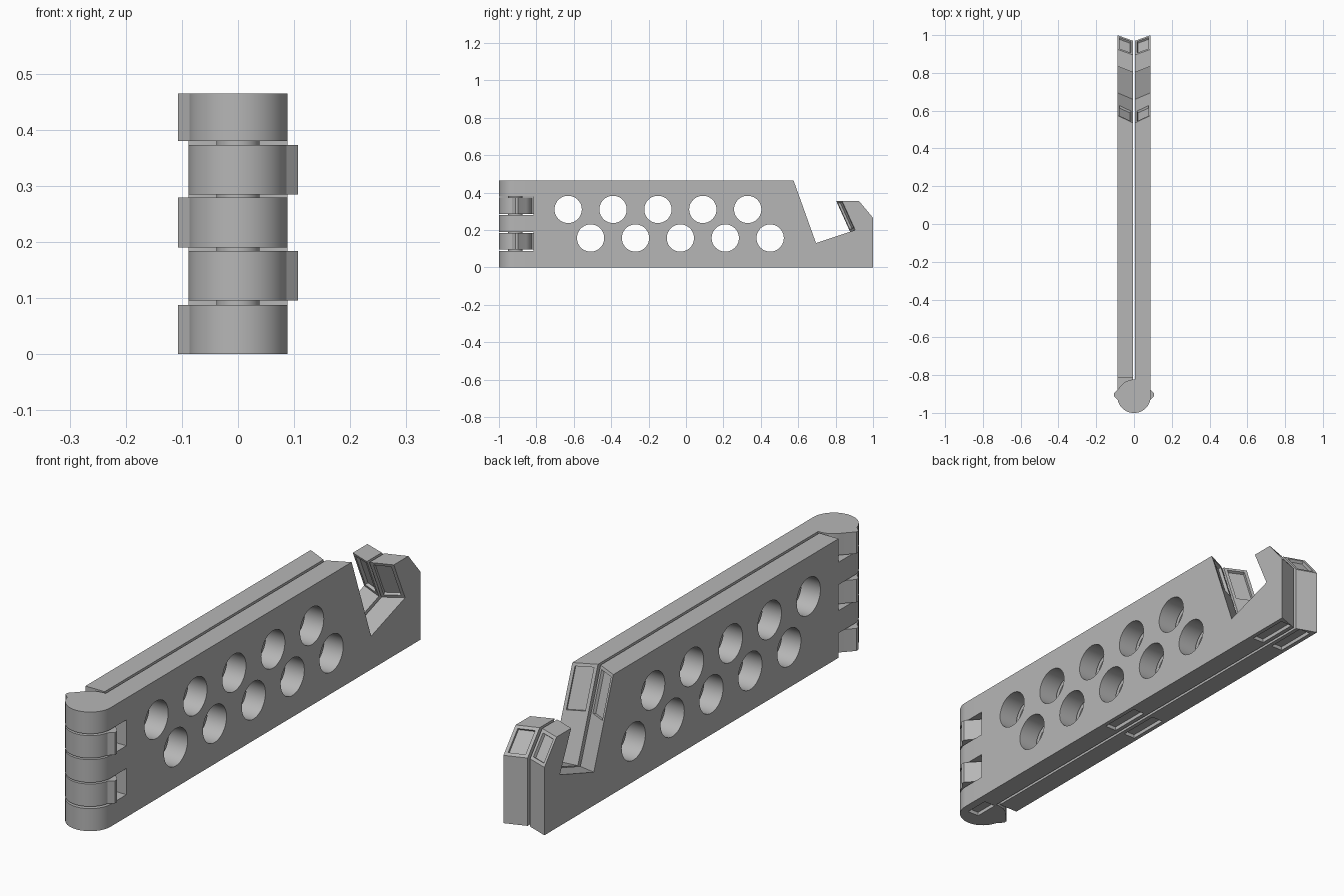
import bpy, bmesh, math
from mathutils import Matrix, Vector

if "Cube" in bpy.data.objects:
    bpy.data.objects.remove(bpy.data.objects["Cube"], do_unlink=True)

grey = bpy.data.materials.new("plain grey")
grey.use_nodes = True
colour = (0.47, 0.47, 0.47, 1)
grey.diffuse_color = colour
grey.node_tree.nodes["Principled BSDF"].inputs["Base Color"].default_value = colour

RADIUS, HINGE_Y, HEIGHT = 0.0885, -0.912, 0.465
GAP, PLATE_START = 0.0055, -0.815


def finish(name, bm):
    bmesh.ops.recalc_face_normals(bm, faces=bm.faces)
    mesh = bpy.data.meshes.new(name)
    bm.to_mesh(mesh)
    bm.free()
    mesh.materials.append(grey)
    ob = bpy.data.objects.new(name, mesh)
    bpy.context.scene.collection.objects.link(ob)
    return ob


def smooth(ob):
    bpy.ops.object.select_all(action='DESELECT')
    ob.select_set(True)
    bpy.context.view_layer.objects.active = ob
    bpy.ops.object.shade_smooth_by_angle(angle=math.radians(30))


def loft(bm, ring_a, ring_b):
    """Solid between two matching rings; returns the side faces."""
    a = [bm.verts.new(p) for p in ring_a]
    b = [bm.verts.new(p) for p in ring_b]
    bm.faces.new(a)
    bm.faces.new(b[::-1])
    n = len(a)
    return [bm.faces.new((a[i], b[i], b[(i + 1) % n], a[(i + 1) % n])) for i in range(n)]


def cylinder(bm, centre, radius, depth, turn=Matrix()):
    bmesh.ops.create_cone(bm, cap_ends=True, segments=40, radius1=radius, radius2=radius,
                          depth=depth, matrix=Matrix.Translation(centre) @ turn)


def box(bm, centre, size):
    bmesh.ops.create_cube(bm, size=1, matrix=Matrix.Translation(centre) @ Matrix.Diagonal((*size, 1)))


def cutters(side):
    """Round holes and the shallow pockets underneath."""
    bm = bmesh.new()
    turn = Matrix.Rotation(math.pi / 2, 4, 'Y')
    for first, z in ((-0.63, 0.31), (-0.51, 0.157)):
        for i in range(5):
            cylinder(bm, (side * 0.05, first + 0.24 * i, z), 0.073, 0.3, turn)
    for y in (0, 0.89):
        box(bm, (side * 0.047, y, 0), (0.05, 0.17, 0.03))
    return finish("cutter", bm)


def plate(name, side):
    # Outer and inner profiles differ at the notch, giving its slanted jaws
    outer = [(PLATE_START, 0), (1, 0), (1, 0.265), (0.925, 0.355), (0.835, 0.355),
             (0.905, 0.2), (0.695, 0.13), (0.637, 0.292), (0.575, HEIGHT), (PLATE_START, HEIGHT)]
    inner = [(PLATE_START, 0), (0.97, 0), (0.97, 0.265), (0.895, 0.355), (0.803, 0.355),
             (0.877, 0.191), (0.66, 0.117), (0.597, 0.292), (0.535, HEIGHT), (PLATE_START, HEIGHT)]
    bm = bmesh.new()
    sides = loft(bm, [(side * RADIUS, y, z) for y, z in outer],
                 [(side * GAP, y, z) for y, z in inner])
    bmesh.ops.recalc_face_normals(bm, faces=bm.faces)
    # Recessed panels on the hook slope, hook jaw and upper notch wall
    bmesh.ops.inset_individual(bm, faces=[sides[i] for i in (2, 4, 7)],
                               thickness=0.012, use_even_offset=True)
    bm.normal_update()
    bmesh.ops.inset_individual(bm, faces=[sides[i] for i in (2, 4, 7)],
                               thickness=0.001, depth=-0.012, use_even_offset=True)
    ob = finish(name, bm)
    cutter = cutters(side)
    mod = ob.modifiers.new("holes", 'BOOLEAN')
    mod.object, mod.operation, mod.solver = cutter, 'DIFFERENCE', 'EXACT'
    bpy.context.view_layer.objects.active = ob
    bpy.ops.object.modifier_apply(modifier=mod.name)
    bpy.data.objects.remove(cutter, do_unlink=True)
    smooth(ob)
    return ob


def knuckle(name, side, low, high):
    # Round barrel, stop wedge on the far side, strap back to the plate
    def arc(start, end, steps):
        for i in range(steps + 1):
            a = math.radians(start + (end - start) * i / steps)
            yield RADIUS * math.cos(a), HINGE_Y + RADIUS * math.sin(a)

    ring = list(arc(0, -168, 36))
    ring += [(-0.107, -0.912), (-0.107, -0.898)]
    ring += list(arc(-216, -273.5, 14))
    ring += [(GAP, PLATE_START + 0.002), (RADIUS, PLATE_START + 0.002)]
    bm = bmesh.new()
    loft(bm, [(side * x, y, low) for x, y in ring], [(side * x, y, high) for x, y in ring])
    smooth(finish(name, bm))


plate("left_plate", 1)
plate("right_plate", -1)

# Five interleaved hinge knuckles
levels = ((0, 0.088), (0.096, 0.184), (0.19, 0.279), (0.285, 0.373), (0.38, HEIGHT))
for i, (low, high) in enumerate(levels):
    knuckle("hinge_knuckle_%d" % (i + 1), 1 if i % 2 == 0 else -1, low, high)

# Hinge pin
bm = bmesh.new()
cylinder(bm, Vector((0, HINGE_Y, HEIGHT / 2)), 0.0385, 0.36)
smooth(finish("hinge_pin", bm))

# Pocket under the lowest knuckle
bottom = bpy.data.objects["hinge_knuckle_1"]
bm = bmesh.new()
box(bm, (0.03, -0.885, 0), (0.05, 0.1, 0.03))
cutter = finish("cutter", bm)
mod = bottom.modifiers.new("pocket", 'BOOLEAN')
mod.object, mod.operation, mod.solver = cutter, 'DIFFERENCE', 'EXACT'
bpy.context.view_layer.objects.active = bottom
bpy.ops.object.modifier_apply(modifier=mod.name)
bpy.data.objects.remove(cutter, do_unlink=True)
